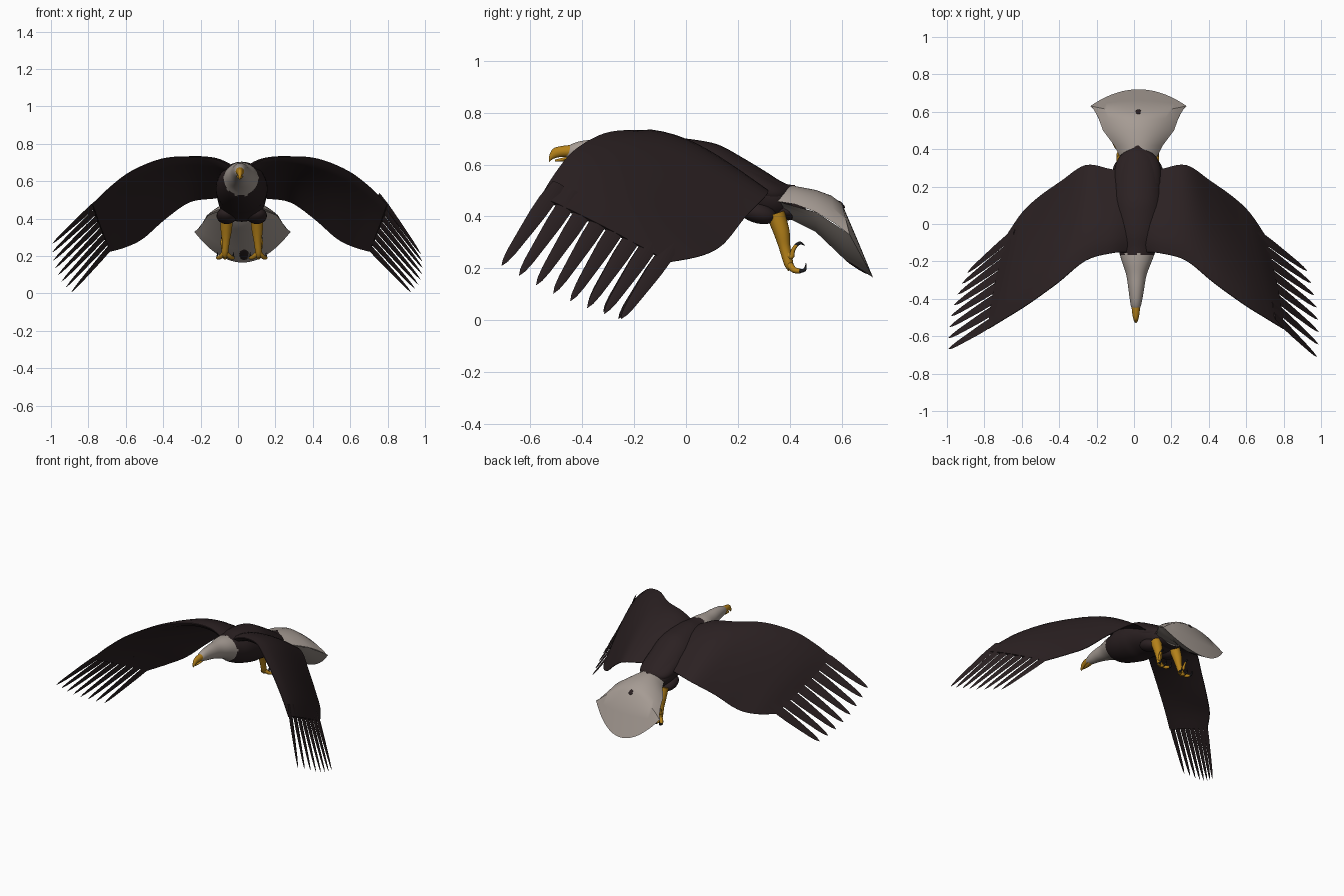
import bpy, bmesh, math
from mathutils import Vector as V

if "Cube" in bpy.data.objects:
    bpy.data.objects.remove(bpy.data.objects["Cube"])

CX = 0.02  # body centre line (wing pose is slightly uneven)


def material(name, rgb):
    m = bpy.data.materials.new(name)
    m.diffuse_color = (*rgb, 1)
    m.use_nodes = True
    m.node_tree.nodes["Principled BSDF"].inputs["Base Color"].default_value = m.diffuse_color
    return m


BROWN = material("dark_brown", (0.024, 0.015, 0.016))
WHITE = material("off_white", (0.38, 0.33, 0.295))
YELLOW = material("yellow", (0.46, 0.22, 0.01))
BLACK = material("claw_black", (0.012, 0.012, 0.014))


def finish(name, bm, mats, angle=40):
    bmesh.ops.remove_doubles(bm, verts=bm.verts, dist=0.0003)
    bmesh.ops.recalc_face_normals(bm, faces=bm.faces)
    me = bpy.data.meshes.new(name)
    bm.to_mesh(me)
    bm.free()
    ob = bpy.data.objects.new(name, me)
    bpy.context.collection.objects.link(ob)
    for m in mats:
        me.materials.append(m)
    bpy.ops.object.select_all(action='DESELECT')
    ob.select_set(True)
    bpy.context.view_layer.objects.active = ob
    bpy.ops.object.shade_smooth_by_angle(angle=math.radians(angle))
    return ob


def spline(rows, n):
    """Catmull-Rom resampling of tuples, n steps per span."""
    out = []
    for i in range(len(rows) - 1):
        a, b, c, d = (rows[max(i - 1, 0)], rows[i], rows[i + 1],
                      rows[min(i + 2, len(rows) - 1)])
        for k in range(n):
            t = k / n
            out.append(tuple(0.5 * (2 * q + (r - p) * t + (2 * p - 5 * q + 4 * r - s) * t * t
                                    + (3 * q - p - 3 * r + s) * t ** 3)
                             for p, q, r, s in zip(a, b, c, d)))
    return out + [tuple(rows[-1])]


def loft(name, rings, mats, closed=True, caps=True, rule=None, angle=40):
    bm = bmesh.new()
    vs = [[bm.verts.new(p) for p in r] for r in rings]
    n = len(rings[0])
    for a, b in zip(vs, vs[1:]):
        for i in range(n if closed else n - 1):
            j = (i + 1) % n
            bm.faces.new((a[i], a[j], b[j], b[i]))
    if caps:
        bm.faces.new(vs[0])
        bm.faces.new(vs[-1])
    if rule:
        for f in bm.faces:
            f.material_index = rule(f.calc_center_median())
    return finish(name, bm, mats, angle)


def y_rings(rows, seg=32, steps=6):
    """Elliptic sections along y: (x, y, z, half width, half height)."""
    return [[(x + rx * math.cos(2 * math.pi * i / seg), y, z + rz * math.sin(2 * math.pi * i / seg))
             for i in range(seg)] for x, y, z, rx, rz in spline(rows, steps)]


def tube(name, pts, mat, seg=10):
    """Tapered tube through (x, y, z, radius)."""
    p = spline(pts, 5)
    rings = []
    for i, q in enumerate(p):
        d = V(p[min(i + 1, len(p) - 1)][:3]) - V(p[max(i - 1, 0)][:3])
        a = d.cross(V((1, 0.01, 0))).normalized()
        b = d.cross(a).normalized()
        rings.append([V(q[:3]) + q[3] * (a * math.cos(2 * math.pi * k / seg)
                                         + b * math.sin(2 * math.pi * k / seg)) for k in range(seg)])
    return loft(name, rings, [mat])


def blob(name, c, r, mat, slope=0):
    """Ellipsoid, sheared so its height follows a slope along y."""
    bm = bmesh.new()
    bmesh.ops.create_uvsphere(bm, u_segments=20, v_segments=12, radius=1)
    for v in bm.verts:
        p = V(a * b for a, b in zip(v.co, r))
        v.co = V(c) + p + V((0, 0, slope * p.y))
    return finish(name, bm, [mat])


# Head, neck and body in one loft; the neck colour ends in a ragged line
def neck_rule(p):
    jag = 0.006 * math.sin(9 * math.atan2(p.z - 0.6, p.x - CX))
    return 1 if p.y < -0.165 + jag else 0


body = [(0.01, -0.465, 0.645, 0.014, 0.016), (0.01, -0.44, 0.65, 0.026, 0.029),
        (0.011, -0.40, 0.651, 0.034, 0.040), (0.012, -0.34, 0.648, 0.043, 0.049),
        (0.013, -0.27, 0.638, 0.055, 0.06), (0.015, -0.20, 0.626, 0.08, 0.076),
        (0.018, -0.13, 0.60, 0.103, 0.1), (CX, -0.05, 0.585, 0.126, 0.119),
        (CX, 0.05, 0.565, 0.138, 0.128), (CX, 0.13, 0.55, 0.137, 0.124),
        (CX, 0.22, 0.515, 0.13, 0.11), (CX, 0.30, 0.48, 0.118, 0.097),
        (CX, 0.37, 0.463, 0.09, 0.07), (CX, 0.43, 0.46, 0.015, 0.05)]
loft("body_and_head", y_rings(body), [BROWN, WHITE], rule=neck_rule)

# Hooked beak and lower jaw
loft("upper_beak", y_rings([(0.01, -0.435, 0.652, 0.024, 0.024), (0.01, -0.48, 0.65, 0.019, 0.021),
                            (0.01, -0.51, 0.642, 0.013, 0.02), (0.01, -0.525, 0.625, 0.007, 0.014),
                            (0.01, -0.528, 0.611, 0.002, 0.004)], 16), [YELLOW])
loft("lower_beak", y_rings([(0.01, -0.43, 0.628, 0.018, 0.01), (0.01, -0.475, 0.619, 0.013, 0.007),
                            (0.01, -0.505, 0.615, 0.004, 0.004)], 16), [YELLOW])

# Tail fan: rows from upper root over the bent rear edge to the lower root
tail_rows = [(0.34, 0.52, 0.09, 0.0, -0.06), (0.42, 0.517, 0.13, 0.0, -0.07),
             (0.50, 0.502, 0.19, 0.0, -0.085), (0.56, 0.48, 0.215, 0.01, -0.105),
             (0.60, 0.45, 0.25, 0.03, -0.12), (0.66, 0.31, 0.258, -0.03, 0.02),
             (0.72, 0.165, 0.258, -0.09, 0.165), (0.61, 0.235, 0.235, 0.0, 0.11),
             (0.50, 0.34, 0.185, 0.0, 0.077), (0.38, 0.40, 0.1, 0.0, 0.05)]
U = [i / 12 - 1 for i in range(25)]
loft("tail_fan", [[(CX + 0.004 + hw * u, y + dy * u * u, z + dz * u * u) for u in U]
                  for y, z, hw, dy, dz in tail_rows + tail_rows[:1]],
     [WHITE], closed=False, caps=False, angle=45)
blob("tail_spot_upper", (CX + 0.003, 0.60, 0.446), (0.015, 0.013, 0.007), BROWN, -1)
blob("tail_spot_lower", (CX + 0.012, 0.655, 0.208), (0.025, 0.045, 0.007), BROWN, -0.64)
blob("under_tail_coverts", (CX, 0.39, 0.42), (0.085, 0.075, 0.035), BROWN)
# Pointed brown rump over the tail
loft("rump", y_rings([(CX, 0.22, 0.525, 0.13, 0.095), (CX, 0.31, 0.497, 0.12, 0.065),
                      (CX, 0.37, 0.487, 0.088, 0.042), (CX, 0.42, 0.495, 0.012, 0.025)]), [BROWN])

# Wing sections: leading edge, trailing edge, arch, thickness
WING = [(0.04, -0.15, 0.675, 0.06, 0.28, 0.52, 0.045, 0.05),
        (0.13, -0.155, 0.72, 0.14, 0.295, 0.51, 0.045, 0.05),
        (0.27, -0.195, 0.733, 0.27, 0.315, 0.49, 0.043, 0.045),
        (0.42, -0.315, 0.72, 0.40, 0.23, 0.40, 0.043, 0.04),
        (0.58, -0.43, 0.655, 0.52, 0.145, 0.295, 0.04, 0.032),
        (0.70, -0.505, 0.565, 0.61, 0.06, 0.25, 0.03, 0.022),
        (0.79, -0.56, 0.475, 0.695, -0.065, 0.225, 0.014, 0.013)]
CHORD = [i / 14 for i in range(15)]


def wing(side, label, fore_tip, aft_tip):
    def place(p):
        return V((0.01 + side * p[0], p[1], p[2]))
    secs = spline(WING, 5)
    rings = []
    for i, s in enumerate(secs):
        a, b = secs[max(i - 1, 0)], secs[min(i + 1, len(secs) - 1)]
        L, T = V(s[:3]), V(s[3:6])
        n = (V(b[:3]) - V(a[:3]) + V(b[3:6]) - V(a[3:6])).cross(T - L).normalized()

        def up(c):
            return s[6] * math.sin(math.pi * c ** 0.7)

        def low(c):
            return up(c) - s[7] * math.sin(math.pi * c ** 0.5) - 0.004
        ring = [L.lerp(T, c) + n * up(c) for c in CHORD]
        ring += [L.lerp(T, c) + n * low(c) for c in reversed(CHORD)]
        rings.append([place(p) for p in ring])
    loft(label + "_wing", rings, [BROWN])

    # Eight separate flight feathers, following the arch of the wing end
    L, T = V(WING[-1][:3]), V(WING[-1][3:6])
    F, A = V(fore_tip), V(aft_tip)
    w = (T - L).normalized()
    for k in range(8):
        t = k / 7
        c0 = 0.05 + 0.9 * t
        root = L.lerp(T, c0)
        tip = F.lerp(A, t) + V((0.025, 0, -0.022)) * 4 * t * (1 - t)
        d = tip - root
        n = d.cross(w).normalized()
        root = root + n * 0.007 * math.sin(math.pi * c0 ** 0.7)
        rings = []
        for u, hw, th in [(-0.25, 0.024, 0.004), (0, 0.033, 0.006), (0.22, 0.0315, 0.006),
                          (0.5, 0.025, 0.0055), (0.78, 0.018, 0.005), (0.92, 0.011, 0.003),
                          (1, 0.001, 0.001)]:
            c = root + d * u
            rings.append([place(c + q) for q in (w * hw, n * th, -w * hw, -n * th)])
        loft(f"{label}_flight_feather_{k + 1}", rings, [BROWN], angle=60)


wing(-1, "left", (1.0, -0.67, 0.265), (0.90, -0.26, 0.006))
wing(1, "right", (0.965, -0.71, 0.21), (0.915, -0.25, 0.006))

# Legs with curled toes and claws
for side, label in ((-1, "left"), (1, "right")):
    def at(x, y, z, r):
        return (CX + side * x, y, z, r)
    blob(label + "_thigh", (CX + side * 0.08, 0.275, 0.415), (0.055, 0.075, 0.042), BROWN, -0.2)
    tube(label + "_leg", [at(0.08, 0.345, 0.41, 0.036), at(0.083, 0.368, 0.34, 0.031),
                          at(0.085, 0.38, 0.28, 0.022), at(0.09, 0.395, 0.22, 0.018),
                          at(0.09, 0.405, 0.195, 0.012)], YELLOW)
    for k, dx in enumerate((-0.045, 0.0, 0.04)):
        x = 0.09 + dx
        tube(f"{label}_toe_{k + 1}", [at(0.09, 0.395, 0.22, 0.014), at(0.09 + dx * 0.6, 0.415, 0.195, 0.012),
                                      at(x, 0.44, 0.19, 0.009)], YELLOW)
        tube(f"{label}_claw_{k + 1}", [at(x, 0.435, 0.19, 0.008), at(x, 0.457, 0.195, 0.006),
                                       at(x, 0.462, 0.22, 0.001)], BLACK)
    tube(label + "_back_toe", [at(0.09, 0.385, 0.26, 0.014), at(0.1, 0.405, 0.245, 0.011),
                               at(0.105, 0.412, 0.27, 0.008), at(0.105, 0.425, 0.29, 0.007)], YELLOW)
    tube(label + "_back_claw", [at(0.105, 0.422, 0.288, 0.007), at(0.105, 0.44, 0.298, 0.006),
                                at(0.105, 0.457, 0.288, 0.001)], BLACK)
